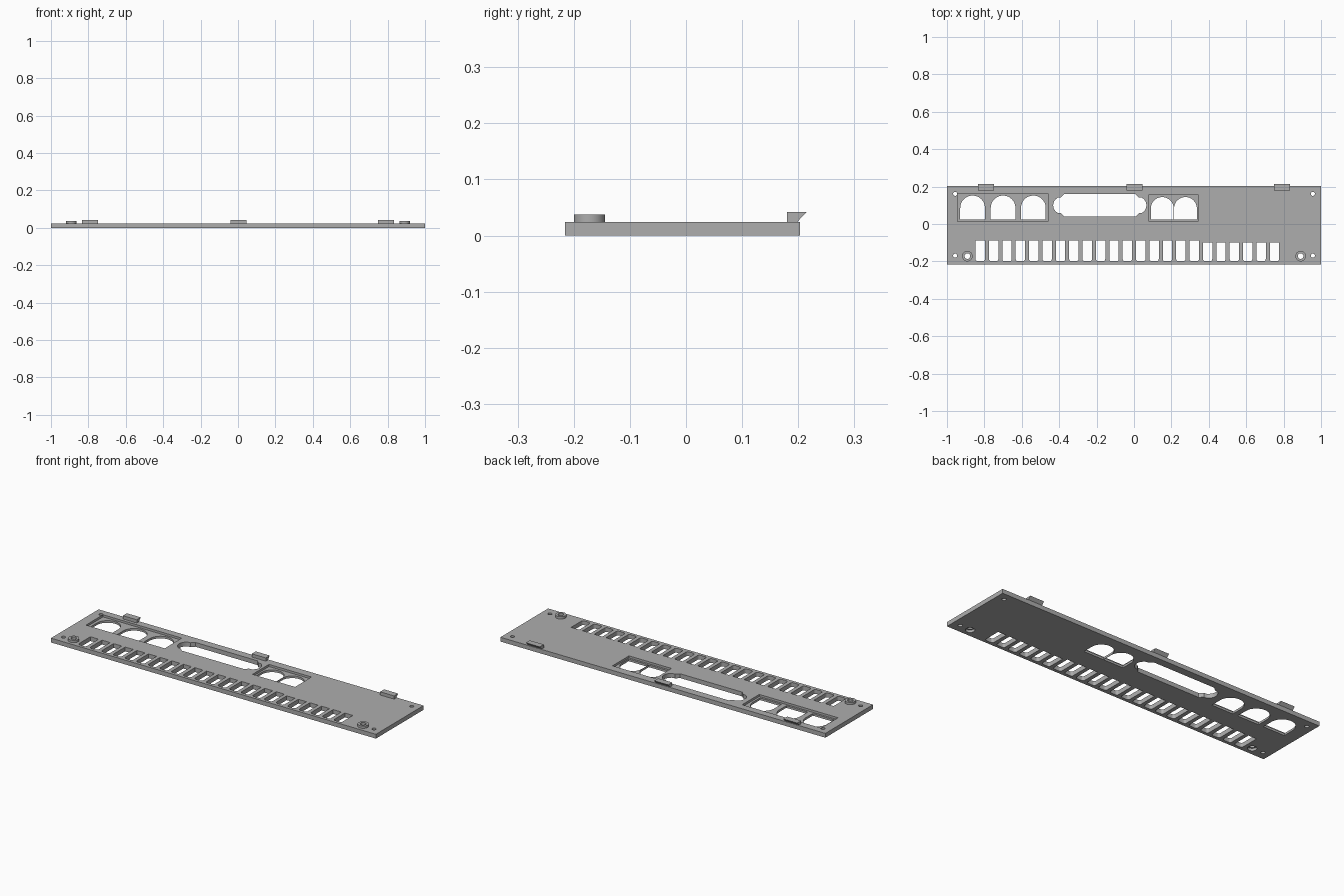
import bpy, bmesh
from math import sin, cos, pi, radians, asin

if "Cube" in bpy.data.objects:
    bpy.data.objects.remove(bpy.data.objects["Cube"])

grey = bpy.data.materials.new("panel grey")
grey.use_nodes = True
colour = (0.42, 0.42, 0.42, 1)
grey.diffuse_color = colour
grey.node_tree.nodes["Principled BSDF"].inputs["Base Color"].default_value = colour

T = 0.024            # panel thickness
FLOOR = 0.012        # thickness left under the recesses


def arc(cx, cy, r, a0, a1, n):
    return [(cx + r * cos(radians(a0 + (a1 - a0) * i / n)),
             cy + r * sin(radians(a0 + (a1 - a0) * i / n))) for i in range(n + 1)]


def rect(x0, x1, y0, y1):
    return [(x0, y0), (x1, y0), (x1, y1), (x0, y1)]


def circle(x, y, r, n=32):
    return arc(x, y, r, 0, 360, n)[:-1]


def prisms(name, outlines, z0, z1):
    """One object made of upright prisms, one for each outline."""
    bm = bmesh.new()
    for pts in outlines:
        face = bm.faces.new([bm.verts.new((x, y, z0)) for x, y in pts])
        top = bmesh.ops.extrude_face_region(bm, geom=[face])["geom"]
        bmesh.ops.translate(bm, vec=(0, 0, z1 - z0),
                            verts=[v for v in top if isinstance(v, bmesh.types.BMVert)])
    bmesh.ops.recalc_face_normals(bm, faces=bm.faces)
    mesh = bpy.data.meshes.new(name)
    bm.to_mesh(mesh)
    bm.free()
    mesh.materials.append(grey)
    ob = bpy.data.objects.new(name, mesh)
    bpy.context.collection.objects.link(ob)
    return ob


def cut(ob, cutter):
    mod = ob.modifiers.new("cut", "BOOLEAN")
    mod.operation, mod.solver, mod.object = "DIFFERENCE", "EXACT", cutter
    bpy.context.view_layer.objects.active = ob
    bpy.ops.object.modifier_apply(modifier=mod.name)


def arch(cx, width, y0, y1):
    """Opening with a flat bottom and a round top."""
    r = width / 2
    return [(cx - r, y0), (cx + r, y0)] + arc(cx, y1 - r, r, 0, 180, 24)


def vent(cx, y0, y1, w=0.025, r=0.012):
    """Slot with rounded lower corners."""
    return (arc(cx - w + r, y0 + r, r, 180, 270, 5) + arc(cx + w - r, y0 + r, r, 270, 360, 5)
            + [(cx + w, y1), (cx - w, y1)])


def display_window(cx, cy, half_w, half_h, ear):
    """Wide opening with a rounded ear at each end and clipped corners."""
    c = 0.018
    a = 62
    right = ([(half_w - c, -half_h), (half_w, c - half_h)]
             + arc(half_w - 0.006, 0, ear, -a, a, 14)
             + [(half_w, half_h - c), (half_w - c, half_h)])
    left = [(-x, -y) for x, y in right]
    return [(cx + x, cy + y) for x, y in right + left]


# Panel and screw bosses
panel = prisms("panel", [rect(-1, 1, -0.216, 0.203)], 0, T)
boss_spots = [(side * 0.891, -0.172) for side in (-1, 1)]
bosses = prisms("screw_bosses", [circle(x, y, 0.028) for x, y in boss_spots], T, 0.037)

# Sunken pockets on top, and counterbores beneath the bosses
pockets = prisms("pocket_cutter", [rect(-0.945, -0.46, 0.013, 0.163),
                                   rect(0.08, 0.342, 0.013, 0.158)], FLOOR, 0.1)
bores = prisms("bore_cutter", [circle(x, y, 0.023) for x, y in boss_spots], -0.1, 0.014)

# Through openings
openings = [arch(x, 0.132, 0.024, 0.152) for x in (-0.863, -0.7, -0.538)]
openings += [arch(x, 0.122, 0.024, 0.144) for x in (0.151, 0.275)]
openings.append(display_window(-0.183, 0.1, 0.209, 0.06, 0.046))
for i in range(23):
    openings.append(vent(-0.822 + i * 0.0715, -0.199, -0.088 if i < 17 else -0.098))
openings += [circle(sx * 0.956, y, 0.011, 20) for sx in (-1, 1) for y in (-0.169, 0.161)]
openings += [circle(x, y, 0.015, 24) for x, y in boss_spots]
through = prisms("opening_cutter", openings, -0.2, 0.2)

for cutter in (pockets, bores, through):
    cut(panel, cutter)
cut(bosses, through)
for cutter in (pockets, bores, through):
    bpy.data.objects.remove(cutter)

# Wedge clips along the back edge
for name, x in (("right_clip", -0.792), ("middle_clip", 0.002), ("left_clip", 0.792)):
    clip = prisms(name, [rect(x - 0.043, x + 0.043, 0.18, 0.215)], T, 0.042)
    for v in clip.data.vertices:
        if v.co.y > 0.2 and v.co.z < 0.03:
            v.co.y = 0.198

for ob in (panel, bosses):
    bpy.ops.object.select_all(action="DESELECT")
    ob.select_set(True)
    bpy.context.view_layer.objects.active = ob
    bpy.ops.object.shade_smooth_by_angle(angle=radians(30))
